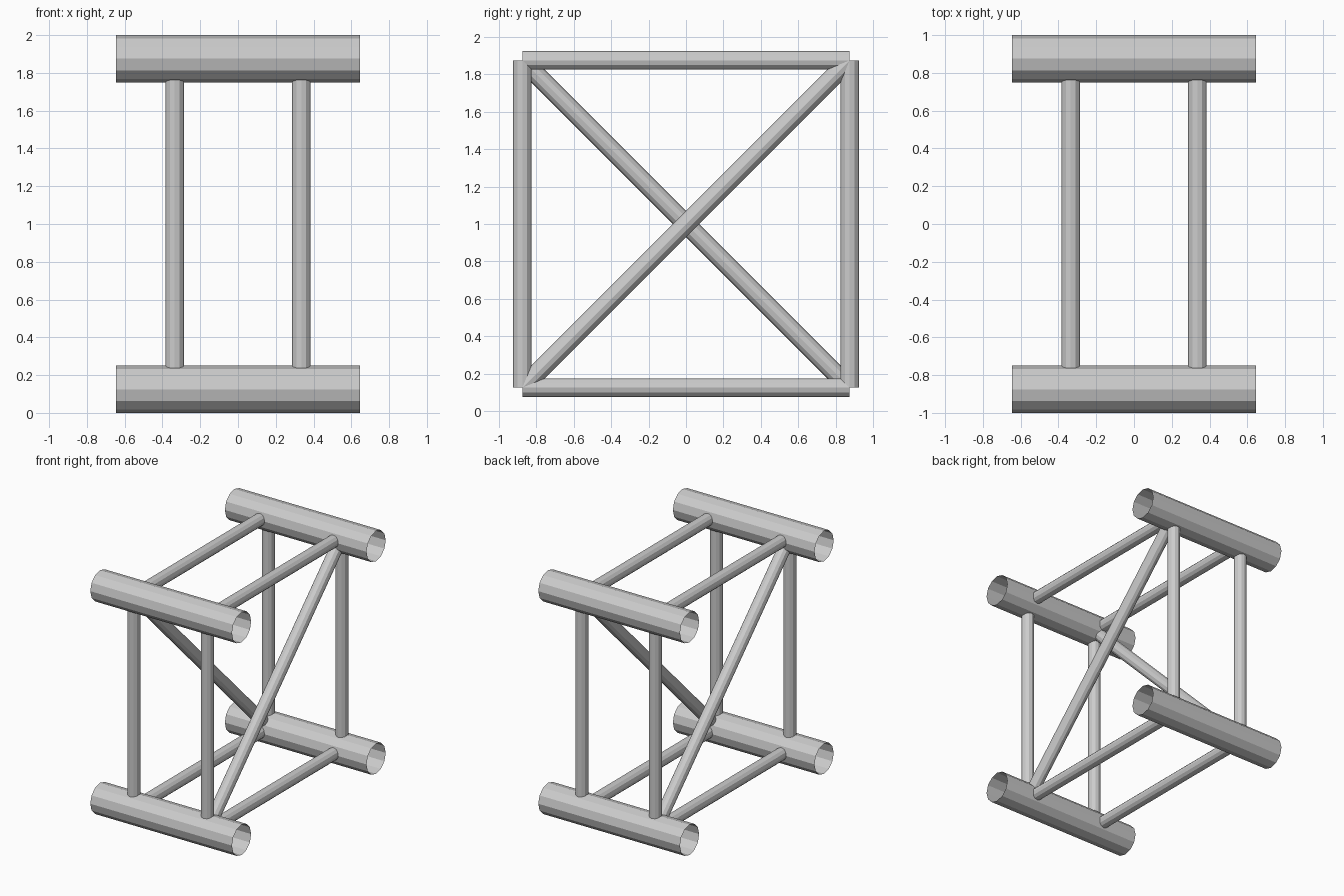
import bpy
import bmesh
from mathutils import Vector, Matrix

cube = bpy.data.objects.get("Cube")
if cube:
    bpy.data.objects.remove(cube, do_unlink=True)

steel = bpy.data.materials.new("light_grey_metal")
steel.use_nodes = True
GREY = (0.6, 0.6, 0.6, 1.0)
steel.diffuse_color = GREY
steel.node_tree.nodes["Principled BSDF"].inputs["Base Color"].default_value = GREY

SIDES = 12
HALF = 0.875        # chord axis distance from the centre
MID = 1.0           # height of the centre
CHORD_R, CHORD_HALF = 0.125, 0.645
BRACE_R, BRACE_X = 0.05, 0.335


def tube(name, start, end, radius):
    """Open-ended faceted tube between two points, with a ridge facing +x or +z."""
    start, end = Vector(start), Vector(end)
    axis = (end - start).normalized()
    ridge = Vector((0, 0, 1)) if abs(axis.x) > 0.5 else Vector((1, 0, 0))
    side = axis.cross(ridge)
    turn = Matrix((ridge, side, axis)).transposed()
    if turn.determinant() < 0:
        turn = Matrix((ridge, -side, axis)).transposed()
    place = Matrix.Translation((start + end) / 2) @ turn.to_4x4()
    # A quarter turn keeps vertices on the local axes
    bm = bmesh.new()
    bmesh.ops.create_cone(bm, cap_ends=False, segments=SIDES, radius1=radius,
                          radius2=radius, depth=(end - start).length, matrix=place)
    bmesh.ops.recalc_face_normals(bm, faces=bm.faces)
    mesh = bpy.data.meshes.new(name)
    bm.to_mesh(mesh)
    bm.free()
    mesh.materials.append(steel)
    obj = bpy.data.objects.new(name, mesh)
    bpy.context.collection.objects.link(obj)
    return obj


LEVELS = {"lower": MID - HALF, "upper": MID + HALF}
ENDS = {"front": -HALF, "back": HALF}
FLANKS = {"right": -BRACE_X, "left": BRACE_X}

# Four main chords
for level, z in LEVELS.items():
    for end, y in ENDS.items():
        tube(f"{level}_{end}_chord", (-CHORD_HALF, y, z), (CHORD_HALF, y, z), CHORD_R)

for flank, x in FLANKS.items():
    # Upright struts
    for end, y in ENDS.items():
        tube(f"{end}_{flank}_upright", (x, y, MID - HALF), (x, y, MID + HALF), BRACE_R)
    # Level cross struts
    for level, z in LEVELS.items():
        tube(f"{level}_{flank}_strut", (x, -HALF, z), (x, HALF, z), BRACE_R)
    # Diagonal braces lean opposite ways on the two flanks
    rise = HALF if x > 0 else -HALF
    tube(f"{flank}_diagonal", (x, -HALF, MID - rise), (x, HALF, MID + rise), BRACE_R)
